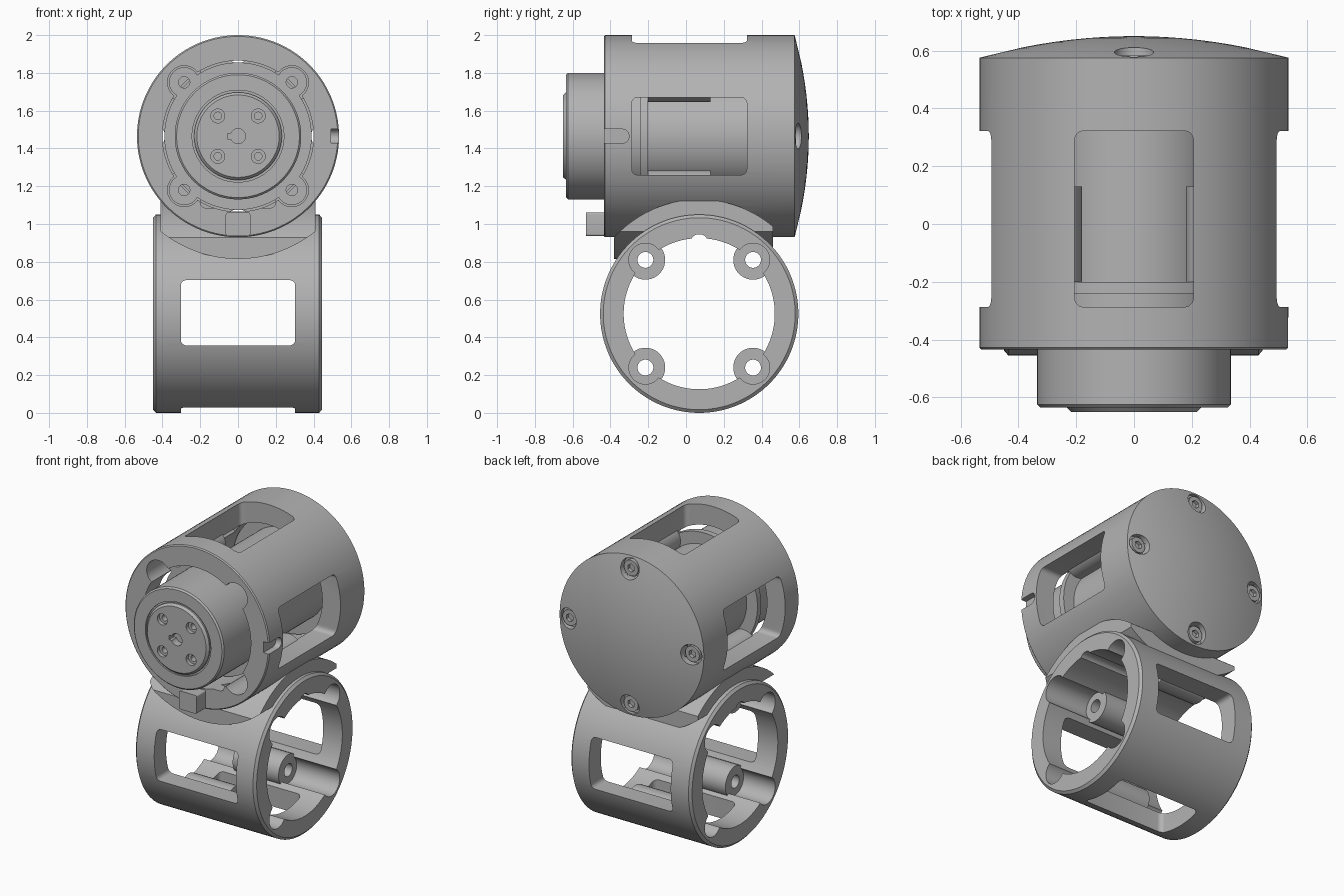
import bpy, bmesh, math
from mathutils import Vector

if "Cube" in bpy.data.objects:
    bpy.data.objects.remove(bpy.data.objects["Cube"])

grey = bpy.data.materials.new("plain grey")
grey.diffuse_color = (0.45, 0.45, 0.45, 1)
grey.use_nodes = True
grey.node_tree.nodes["Principled BSDF"].inputs["Base Color"].default_value = grey.diffuse_color

UP = Vector((0, 0, 1.465))       # centre line of upper housing (along y)
LOW = Vector((0, 0.07, 0.525))   # centre line of lower housing (along x)
S = 0.285                        # screw offset from the centre line
CORNERS = [(a, b) for a in (-S, S) for b in (-S, S)]


def finish(name, bm):
    bmesh.ops.recalc_face_normals(bm, faces=bm.faces)
    me = bpy.data.meshes.new(name)
    bm.to_mesh(me)
    bm.free()
    ob = bpy.data.objects.new(name, me)
    bpy.context.collection.objects.link(ob)
    me.materials.append(grey)
    return ob


def lathe(name, profile, c=UP, axis='y', n=96):
    """Spin (radius, distance) points around the x or y axis through c."""
    bm = bmesh.new()
    rings = []
    for r, t in profile:
        ring = []
        for i in range(n):
            a = 2 * math.pi * (i + 0.5) / n
            u, w = r * math.cos(a), r * math.sin(a)
            p = (c.x + u, t, c.z + w) if axis == 'y' else (t, c.y + u, c.z + w)
            ring.append(bm.verts.new(p))
        rings.append(ring)
    for p, q in zip(rings, rings[1:]):
        for i in range(n):
            j = (i + 1) % n
            bm.faces.new((p[i], p[j], q[j], q[i]))
    bm.faces.new(rings[0])
    bm.faces.new(rings[-1])
    return finish(name, bm)


def rod(r, t0, t1, c=UP, axis='y', n=32, name="helper"):
    return lathe(name, [(r, t0), (r, t1)], c, axis, n)


def box(lo, hi, axis=None, radius=0.03, name="helper"):
    """Box between two corners; edges along one axis may be rounded."""
    bm = bmesh.new()
    bmesh.ops.create_cube(bm, size=1)
    for v in bm.verts:
        v.co = [(lo[k] + hi[k]) / 2 + v.co[k] * (hi[k] - lo[k]) for k in range(3)]
    if axis is not None:
        es = [e for e in bm.edges
              if abs((e.verts[0].co - e.verts[1].co).normalized()[axis]) > 0.9]
        bmesh.ops.bevel(bm, geom=es, offset=radius, segments=5, profile=0.5,
                        affect='EDGES')
    return finish(name, bm)


def boolean(ob, op, *others):
    bpy.context.view_layer.objects.active = ob
    for o in others:
        m = ob.modifiers.new("cut", 'BOOLEAN')
        m.operation, m.object, m.solver = op, o, 'EXACT'
        bpy.ops.object.modifier_apply(modifier=m.name)
        bpy.data.objects.remove(o)
    return ob


def cut(ob, *others):
    return boolean(ob, 'DIFFERENCE', *others)


def join(ob, *others):
    return boolean(ob, 'UNION', *others)


def up_at(a, b):
    return UP + Vector((a, 0, b))


def low_at(a, b):
    return LOW + Vector((0, a, b))


# Housing: two crossing barrels joined by a saddle neck
housing = lathe("housing", [(0.528, -0.435), (0.535, -0.428), (0.535, 0.575)])
lower = lathe("helper", [(0.508, -0.45), (0.525, -0.435), (0.525, 0.43),
                         (0.508, 0.445)], LOW, 'x')
neck = rod(0.65, -0.38, 0.46, n=96)
boolean(neck, 'INTERSECT', rod(0.605, -0.41, 0.41, LOW, 'x', 96))
boolean(neck, 'INTERSECT', box((-0.6, -0.7, 0.5), (0.6, 0.7, 1.3)))
join(housing, lower, neck)

# Bores and screw channels
cut(housing, rod(0.4, -0.6, 0.7, n=96), rod(0.4, -0.6, 0.6, LOW, 'x', 96))
for a, b in CORNERS:
    cut(housing, rod(0.088, -0.6, 0.45, up_at(a, b)),
        rod(0.088, -0.6, 0.6, low_at(a, b), 'x'))

# Windows: left, right and top above; front, back and bottom below
cut(housing,
    box((-0.7, -0.287, 1.26), (-0.3, 0.322, 1.67), 0),
    box((0.3, -0.287, 1.26), (0.7, 0.322, 1.67), 0),
    box((-0.205, -0.287, 1.7), (0.205, 0.322, 2.2), 2),
    box((-0.303, -0.6, 0.357), (0.303, -0.15, 0.703), 1),
    box((-0.303, 0.3, 0.357), (0.303, 0.8, 0.703), 1),
    box((-0.303, -0.103, -0.2), (0.303, 0.243, 0.3), 2))

# Key slots and the front relief behind the tab
cut(housing,
    box((0.493, -0.6, 1.428), (0.6, -0.302, 1.502), 0, 0.035),
    box((-0.6, 0.025, 0.8), (0.6, 0.115, 0.945), 0, 0.04),
    box((-0.2, -0.6, 1.085), (0.2, -0.36, 1.25), 1, 0.03))

# Screw recesses shared by the end cap and the barrel
cap_holes = [(0.455, 0), (-0.455, 0), (0, 0.455), (0, -0.455)]
for a, b in cap_holes:
    cut(housing, rod(0.068, 0.555, 0.7, up_at(a, b)))

# Screw bosses inside both barrels
for k, (a, b) in enumerate(CORNERS):
    up = rod(0.105, -0.2, 0.13, up_at(a, b), name=f"upper_screw_boss_{k}")
    cut(up, rod(0.04, -0.3, 0.3, up_at(a, b)))
    lo = rod(0.105, -0.215, 0.125, low_at(a, b), 'x', name=f"lower_screw_boss_{k}")
    cut(lo, rod(0.042, -0.4, 0.4, low_at(a, b), 'x'))

# Domed end cap with four recessed screws
dome = [(r, 0.65 - r * r / 3.816) for r in
        (0.535, 0.5, 0.45, 0.4, 0.34, 0.28, 0.22, 0.16, 0.1, 0.05, 0.01)]
cap = lathe("end_cap", [(0.39, 0.5), (0.39, 0.5751), (0.534, 0.5751)] + dome)
for k, (a, b) in enumerate(cap_holes):
    cut(cap, rod(0.068, 0.555, 0.7, up_at(a, b)))
    screw = rod(0.052, 0.54, 0.583, up_at(a, b), name=f"cap_screw_{k}")
    cut(screw, rod(0.027, 0.56, 0.7, up_at(a, b), n=6))

# Motor body and lobed mounting flange
lathe("motor_body", [(0.3, -0.21), (0.31, -0.2), (0.31, 0.5)])
flange = rod(0.39, -0.24, -0.2, n=96, name="motor_flange")
for a, b in CORNERS:
    join(flange, rod(0.08, -0.24, -0.2, up_at(a, b)))
for a, b in CORNERS:
    cut(flange, rod(0.03, -0.3, -0.1, up_at(a, b)))

# Output drum with a face plate, bolt holes and shaft hole
drum = lathe("output_drum", [(0.335, -0.23), (0.335, -0.625), (0.325, -0.635),
                             (0.243, -0.635), (0.243, -0.625), (0.232, -0.625),
                             (0.232, -0.635), (0.218, -0.65)])
for a, b in [(i, j) for i in (-0.107, 0.107) for j in (-0.107, 0.107)]:
    cut(drum, rod(0.037, -0.7, -0.625, up_at(a, b)),
        rod(0.02, -0.7, -0.56, up_at(a, b)))
cut(drum, rod(0.04, -0.7, -0.6), box((-0.055, -0.7, 1.45), (0, -0.6, 1.48)))

# Locating tab at the bottom of the front rim
box((-0.065, -0.53, 0.937), (0.065, -0.38, 1.06), 1, 0.01, name="locating_tab")

for ob in bpy.context.scene.objects:
    ob.select_set(True)
bpy.context.view_layer.objects.active = housing
bpy.ops.object.shade_smooth_by_angle(angle=math.radians(30))
